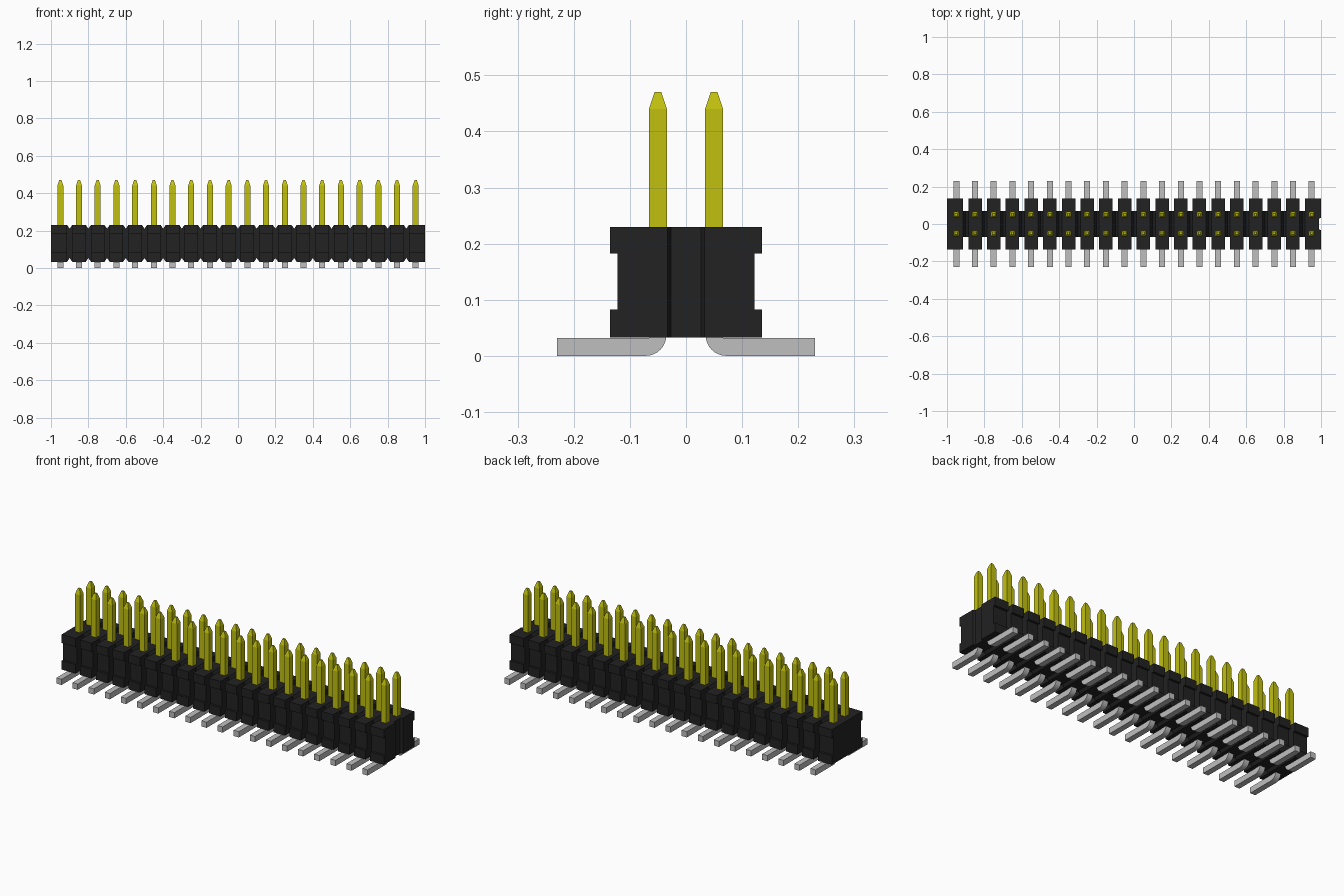
import bpy, bmesh, math
from mathutils import Vector

cube = bpy.data.objects.get("Cube")
if cube:
    bpy.data.objects.remove(cube, do_unlink=True)

COUNT, PITCH = 20, 0.1
XS = [-0.95 + PITCH * i for i in range(COUNT)]
BOTTOM, TOP = 0.033, 0.23
CORE, DEPTH, WAIST = 0.07, 0.135, 0.122
NOTCH, GROOVE = 0.014, 0.012


def material(name, rgb):
    m = bpy.data.materials.new(name)
    m.use_nodes = True
    m.diffuse_color = (*rgb, 1)
    bsdf = next(n for n in m.node_tree.nodes if n.type == 'BSDF_PRINCIPLED')
    bsdf.inputs["Base Color"].default_value = (*rgb, 1)
    bsdf.inputs["Roughness"].default_value = 0.6
    return m


BLACK = material("black plastic", (0.016, 0.016, 0.016))
GOLD = material("gold plating", (0.53, 0.53, 0.005))
GREY = material("tinned grey", (0.52, 0.52, 0.52))


def prism(bm, points, offset):
    """Extrude a flat outline of 3D points along an offset."""
    face = bm.faces.new([bm.verts.new(p) for p in points])
    ext = bmesh.ops.extrude_face_region(bm, geom=[face])
    verts = [v for v in ext["geom"] if isinstance(v, bmesh.types.BMVert)]
    bmesh.ops.translate(bm, verts=verts, vec=Vector(offset))


def finish(bm, name, mat):
    bmesh.ops.recalc_face_normals(bm, faces=bm.faces)
    me = bpy.data.meshes.new(name)
    bm.to_mesh(me)
    bm.free()
    me.materials.append(mat)
    ob = bpy.data.objects.new(name, me)
    bpy.context.collection.objects.link(ob)
    return ob


# Central bar, with a V notch between neighbouring positions
xr = 1 - GROOVE
top, base = [(-1, TOP)], [(-1, BOTTOM)]
for x in XS[:-1]:
    b = x + PITCH / 2
    for dx, dz in ((-NOTCH, 0), (0, 0.02), (NOTCH, 0)):
        top.append((b + dx, TOP - dz))
        base.append((b + dx, BOTTOM + dz))
top.append((xr, TOP))
base.append((xr, BOTTOM))
bm = bmesh.new()
prism(bm, [(x, -CORE, z) for x, z in top + base[::-1]], (0, 2 * CORE, 0))
finish(bm, "housing_core", BLACK)

# End pads that leave a key groove in the left end
bm = bmesh.new()
for s in (-1, 1):
    pad = [(xr, 0.027), (1, 0.033), (1, CORE), (xr, CORE)]
    prism(bm, [(x, s * y, BOTTOM) for x, y in pad], (0, 0, TOP - BOTTOM))
finish(bm, "end_groove_pads", BLACK)

# Flanged blocks on the front and back of every position
flange = [(CORE, BOTTOM), (DEPTH, BOTTOM), (DEPTH, 0.083), (WAIST, 0.083),
          (WAIST, 0.182), (DEPTH, 0.182), (DEPTH, TOP), (CORE, TOP)]
for s, name in ((-1, "front_blocks"), (1, "back_blocks")):
    bm = bmesh.new()
    for x in XS:
        x0 = -1 if x == XS[0] else x - PITCH / 2 + NOTCH
        x1 = 1 if x == XS[-1] else x + PITCH / 2 - NOTCH
        prism(bm, [(x0, s * y, z) for y, z in flange], (x1 - x0, 0, 0))
    finish(bm, name, BLACK)

# Upright pins with tapered tips, and bent feet with a rounded heel
W, PY = 0.016, 0.05
heel = [(0.072 - 0.037 * math.sin(a), 0.037 - 0.037 * math.cos(a))
        for a in (math.pi / 2 * i / 8 for i in range(9))]
foot = [(0.23, 0.0)] + heel + [(0.035, 0.06), (0.066, 0.06),
                               (0.066, BOTTOM - 0.001), (0.23, BOTTOM - 0.001)]
for s, row in ((-1, "front"), (1, "back")):
    pins, feet = bmesh.new(), bmesh.new()
    for x in XS:
        rings = []
        for r, z in ((W, 0.2), (W, 0.44), (0.006, 0.47)):
            rings.append([pins.verts.new((x + i * r, s * PY + j * r, z))
                          for i, j in ((-1, -1), (1, -1), (1, 1), (-1, 1))])
        for lo, hi in zip(rings, rings[1:]):
            for k in range(4):
                n = (k + 1) % 4
                pins.faces.new((lo[k], lo[n], hi[n], hi[k]))
        pins.faces.new(rings[0][::-1])
        pins.faces.new(rings[-1])
        prism(feet, [(x - W, s * y, z) for y, z in foot], (2 * W, 0, 0))
    finish(pins, row + "_pins", GOLD)
    finish(feet, row + "_feet", GREY)
